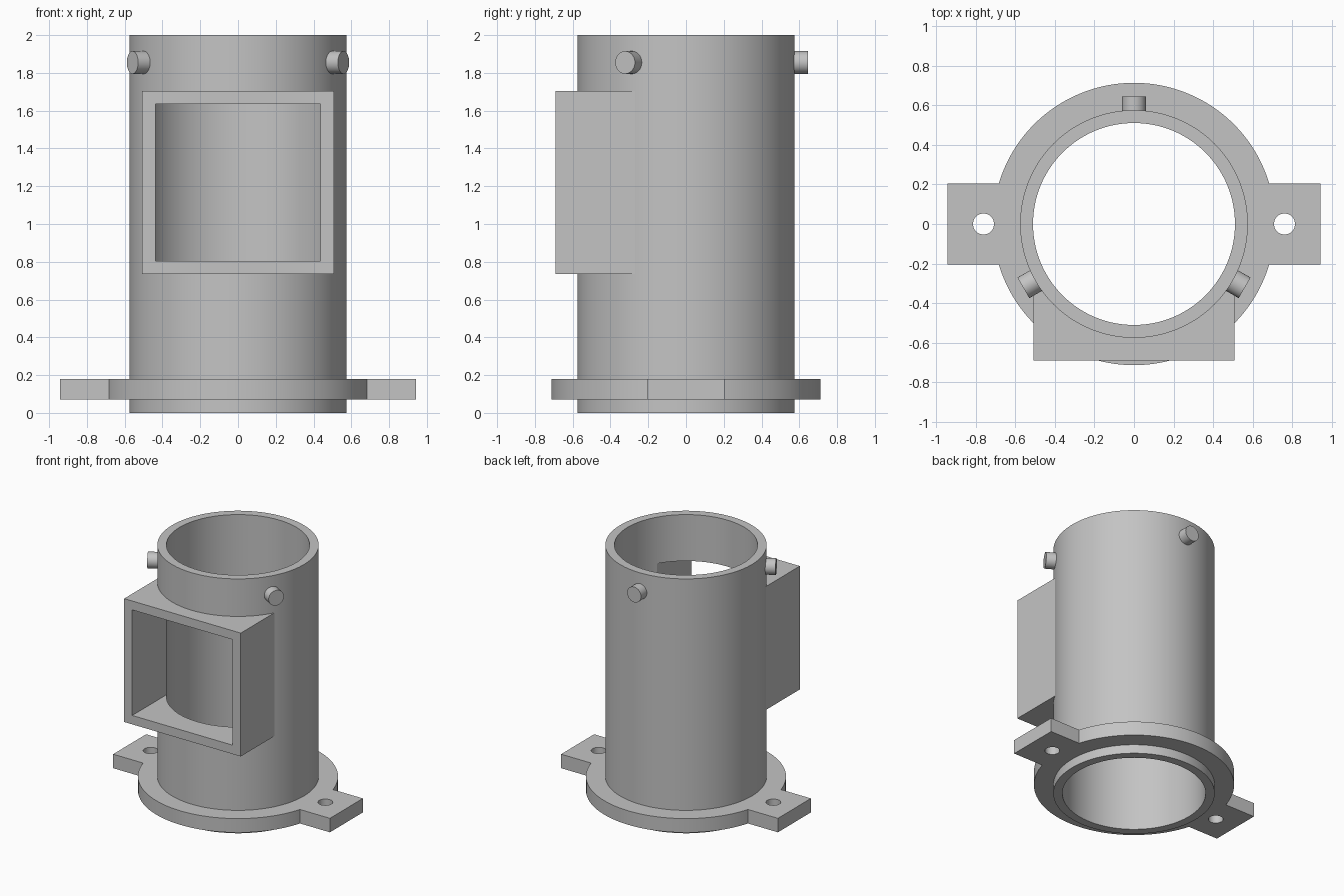
import bpy
from math import radians, sin, cos
from mathutils import Matrix

cube = bpy.data.objects.get("Cube")
if cube:
    bpy.data.objects.remove(cube)

grey = bpy.data.materials.new("plain grey")
grey.use_nodes = True
colour = (0.55, 0.55, 0.55, 1)
grey.diffuse_color = colour
grey.node_tree.nodes["Principled BSDF"].inputs["Base Color"].default_value = colour

OUTER, BORE, SIDES = 0.575, 0.51, 128


def cylinder(name, radius, z0, z1, x=0, sides=SIDES):
    bpy.ops.mesh.primitive_cylinder_add(vertices=sides, radius=radius, depth=z1 - z0,
                                        location=(x, 0, (z0 + z1) / 2))
    obj = bpy.context.object
    obj.name = name
    obj.data.materials.append(grey)
    return obj


def box(name, low, high):
    bpy.ops.mesh.primitive_cube_add(size=1, location=[(a + b) / 2 for a, b in zip(low, high)])
    obj = bpy.context.object
    obj.name = name
    obj.scale = [b - a for a, b in zip(low, high)]
    bpy.ops.object.transform_apply(location=False, rotation=False, scale=True)
    obj.data.materials.append(grey)
    return obj


def combine(obj, other, operation):
    mod = obj.modifiers.new(operation.lower(), "BOOLEAN")
    mod.operation, mod.solver, mod.object = operation, "EXACT", other
    bpy.context.view_layer.objects.active = obj
    bpy.ops.object.modifier_apply(modifier=mod.name)
    bpy.data.objects.remove(other)


def smooth(obj):
    bpy.ops.object.select_all(action="DESELECT")
    obj.select_set(True)
    bpy.context.view_layer.objects.active = obj
    bpy.ops.object.shade_smooth_by_angle(angle=radians(30))


def opening():
    return box("opening_cutter", (-0.437, -1, 0.805), (0.437, 0, 1.635))


# Main tube, bored through and open into the front duct
tube = cylinder("tube", OUTER, 0, 2)
combine(tube, cylinder("bore_cutter", BORE, -0.1, 2.1), "DIFFERENCE")
combine(tube, opening(), "DIFFERENCE")

# Square duct on the front, fitted to the tube wall
duct = box("front_duct", (-0.507, -0.69, 0.735), (0.507, -0.2, 1.705))
combine(duct, opening(), "DIFFERENCE")
combine(duct, cylinder("tube_cutter", OUTER, -0.1, 2.1), "DIFFERENCE")

# Base flange with two drilled mounting ears
flange = cylinder("base_flange", 0.713, 0.07, 0.18)
combine(flange, box("ears", (-0.943, -0.205, 0.07), (0.943, 0.205, 0.18)), "UNION")
combine(flange, cylinder("tube_cutter", OUTER, -0.1, 1), "DIFFERENCE")
for side in (-1, 1):
    combine(flange, cylinder("hole_cutter", 0.053, 0, 0.3, side * 0.76, 48), "DIFFERENCE")

# Three locating pegs around the top
for name, degrees in (("back_peg", 90), ("right_peg", 210), ("left_peg", 330)):
    a = radians(degrees)
    peg = cylinder(name, 0.06, -0.045, 0.045, sides=48)
    peg.matrix_world = (Matrix.Translation((0.6 * cos(a), 0.6 * sin(a), 1.855))
                        @ Matrix.Rotation(a, 4, "Z") @ Matrix.Rotation(radians(90), 4, "Y"))
    smooth(peg)

for part in (tube, duct, flange):
    smooth(part)
